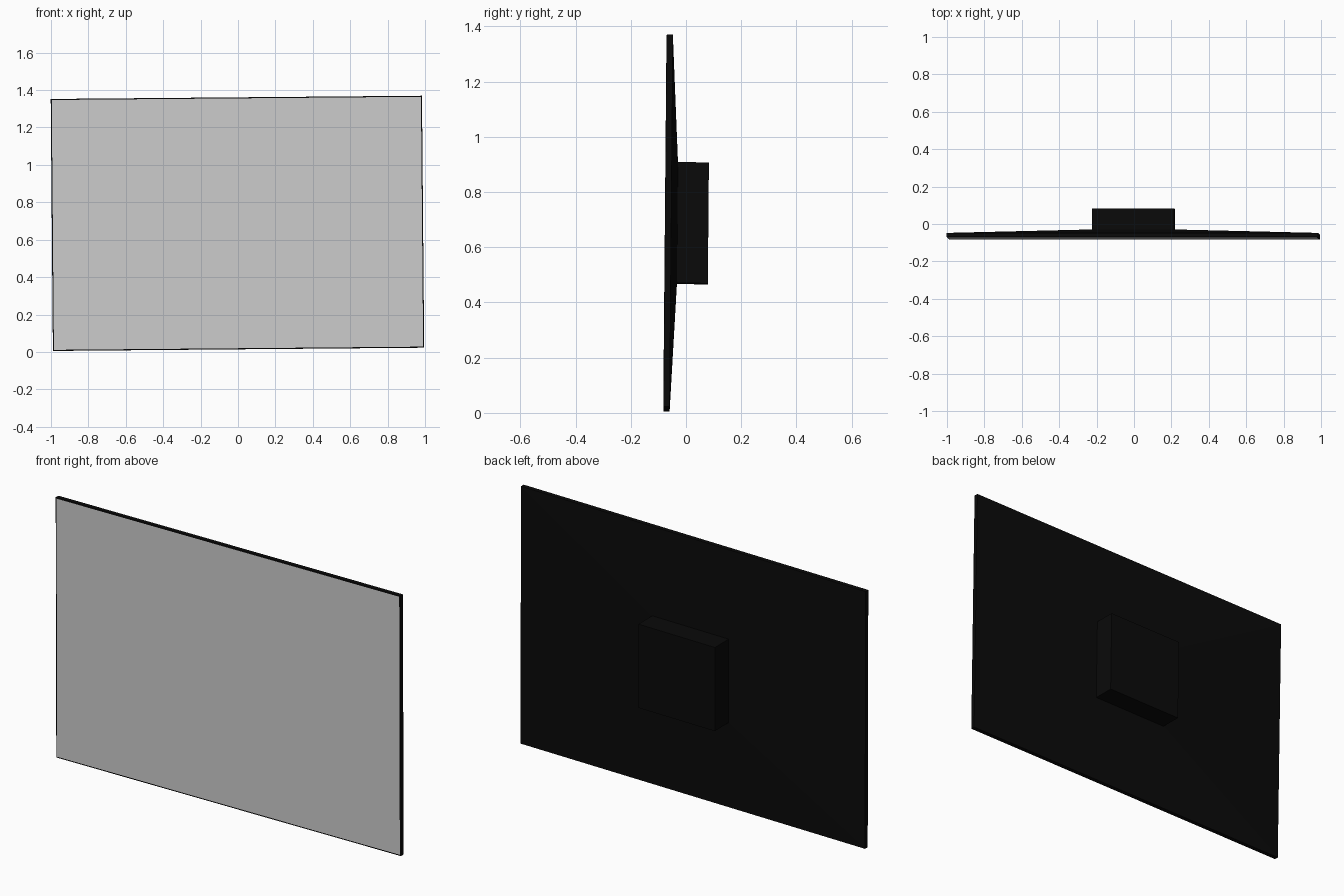
import bpy, bmesh, math
from mathutils import Matrix, Vector

if "Cube" in bpy.data.objects:
    bpy.data.objects.remove(bpy.data.objects["Cube"])

CENTRE = Vector((-0.003, 0, 0.687))
# the whole screen leans very slightly
TILT = (Matrix.Translation(CENTRE)
        @ Matrix.Rotation(math.radians(-0.5), 4, 'Y')
        @ Matrix.Rotation(math.radians(-0.5), 4, 'X'))

black = bpy.data.materials.new("black_plastic")
black.diffuse_color = (0.003, 0.003, 0.003, 1)
black.use_nodes = True
black.node_tree.nodes["Principled BSDF"].inputs["Base Color"].default_value = black.diffuse_color


def loft(name, rings, cap_front=True, cap_back=True, material=None):
    """Rectangles (half width, half height, y) joined front to back."""
    bm = bmesh.new()
    loops = []
    for w, h, y in rings:
        loops.append([bm.verts.new(TILT @ Vector((sx * w, y, sz * h)))
                      for sx, sz in ((-1, -1), (1, -1), (1, 1), (-1, 1))])
    for a, b in zip(loops, loops[1:]):
        for i in range(4):
            j = (i + 1) % 4
            bm.faces.new((a[i], b[i], b[j], a[j]))
    if cap_front:
        bm.faces.new(loops[0])
    if cap_back:
        bm.faces.new(loops[-1][::-1])
    mesh = bpy.data.meshes.new(name)
    bm.to_mesh(mesh)
    bm.free()
    if material:
        mesh.materials.append(material)
    obj = bpy.data.objects.new(name, mesh)
    bpy.context.collection.objects.link(obj)
    return obj


# grey display surface
loft("display_panel", [(0.987, 0.668, -0.0765)], cap_back=False)

# thin black shell with a shallow pyramid back
loft("screen_housing", [(0.987, 0.668, -0.0765), (0.9925, 0.6735, -0.0755),
                        (0.9925, 0.6735, -0.0535), (0.22, 0.219, -0.031)],
     cap_front=False, cap_back=False, material=black)

# box on the back
loft("rear_mount_box", [(0.22, 0.219, -0.031), (0.22, 0.219, 0.081)],
     cap_front=False, material=black)
